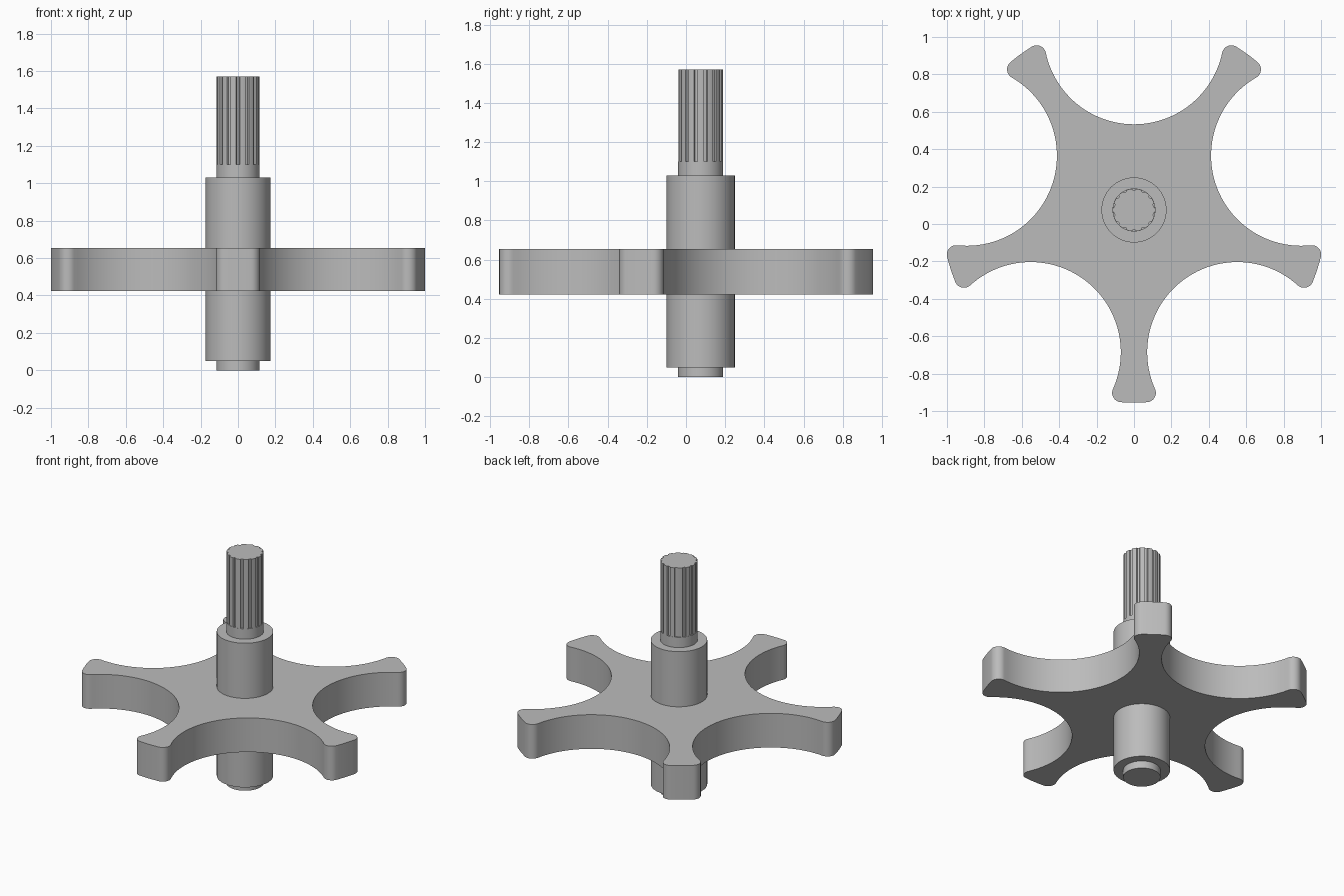
import bpy, bmesh
from math import cos, sin, pi, acos, atan2, radians

cube = bpy.data.objects.get("Cube")
if cube:
    bpy.data.objects.remove(cube, do_unlink=True)

metal = bpy.data.materials.new("plain grey metal")
metal.use_nodes = True
GREY = (0.5, 0.5, 0.5, 1)
metal.diffuse_color = GREY
metal.node_tree.nodes["Principled BSDF"].inputs["Base Color"].default_value = GREY

AXIS_Y = 0.075   # the shaft sits slightly behind the middle


def arc(cx, cy, r, start, end, steps):
    """Points along a circular arc, both ends included."""
    angles = [start + (end - start) * i / steps for i in range(steps + 1)]
    return [(cx + r * cos(a), cy + r * sin(a)) for a in angles]


def prism(name, outline, bottom, top):
    """Closed extrusion of an outline around the shaft axis."""
    bm = bmesh.new()
    base = bm.faces.new([bm.verts.new((x, y, bottom)) for x, y in outline])
    grown = bmesh.ops.extrude_face_region(bm, geom=[base], use_keep_orig=True)
    verts = [g for g in grown["geom"] if isinstance(g, bmesh.types.BMVert)]
    bmesh.ops.translate(bm, verts=verts, vec=(0, 0, top - bottom))
    bmesh.ops.recalc_face_normals(bm, faces=bm.faces)
    mesh = bpy.data.meshes.new(name)
    bm.to_mesh(mesh)
    bm.free()
    obj = bpy.data.objects.new(name, mesh)
    obj.location.y = AXIS_Y
    bpy.context.collection.objects.link(obj)
    mesh.materials.append(metal)
    bpy.ops.object.select_all(action="DESELECT")
    obj.select_set(True)
    bpy.context.view_layer.objects.active = obj
    bpy.ops.object.shade_smooth_by_angle(angle=radians(25))
    return obj


def circle(r, steps=64):
    return arc(0, 0, r, 0, 2 * pi, steps)[:-1]


def star_outline(arms=5, tip=1.03, gap_dist=0.94, gap_r=0.482, fillet=0.05):
    """Arms left between circular scoops, with rounded tip corners."""
    half = pi / arms
    gx, gy = gap_dist * cos(half), gap_dist * sin(half)
    # Fillet centre touches the tip circle from inside and the scoop from outside
    a, b = tip - fillet, gap_r + fillet
    phi = half - acos((a * a + gap_dist ** 2 - b * b) / (2 * a * gap_dist))
    fx, fy = a * cos(phi), a * sin(phi)
    psi = atan2(gy - fy, gx - fx)
    arm = arc(fx, -fy, fillet, -psi, -phi, 10)
    arm += arc(0, 0, tip, -phi, phi, 6)[1:]
    arm += arc(fx, fy, fillet, phi, psi, 10)[1:]
    arm += arc(gx, gy, gap_r, psi + pi, 2 * half + pi - psi, 48)[1:-1]
    points = []
    for k in range(arms):
        t = -pi / 2 + 2 * half * k
        points += [(x * cos(t) - y * sin(t), x * sin(t) + y * cos(t)) for x, y in arm]
    return points


def spline_outline(grooves=14, outer=0.114, inner=0.106):
    """Round teeth separated by narrow shallow grooves."""
    pitch, cut = 2 * pi / grooves, radians(5)
    points = []
    for k in range(grooves):
        t = -pi / 2 + pitch * k
        points += arc(0, 0, inner, t - cut * 0.7, t + cut * 0.7, 2)
        points += arc(0, 0, outer, t + cut, t + pitch - cut, 4)
    return points


# Star wheel, thick hub sleeve, thin inner pin and splined drive end
prism("star_wheel", star_outline(), 0.423, 0.655)
prism("hub_sleeve", circle(0.174), 0.05, 1.03)
prism("inner_pin", circle(0.115), 0.0, 1.10)
prism("splined_end", spline_outline(), 1.10, 1.57)
